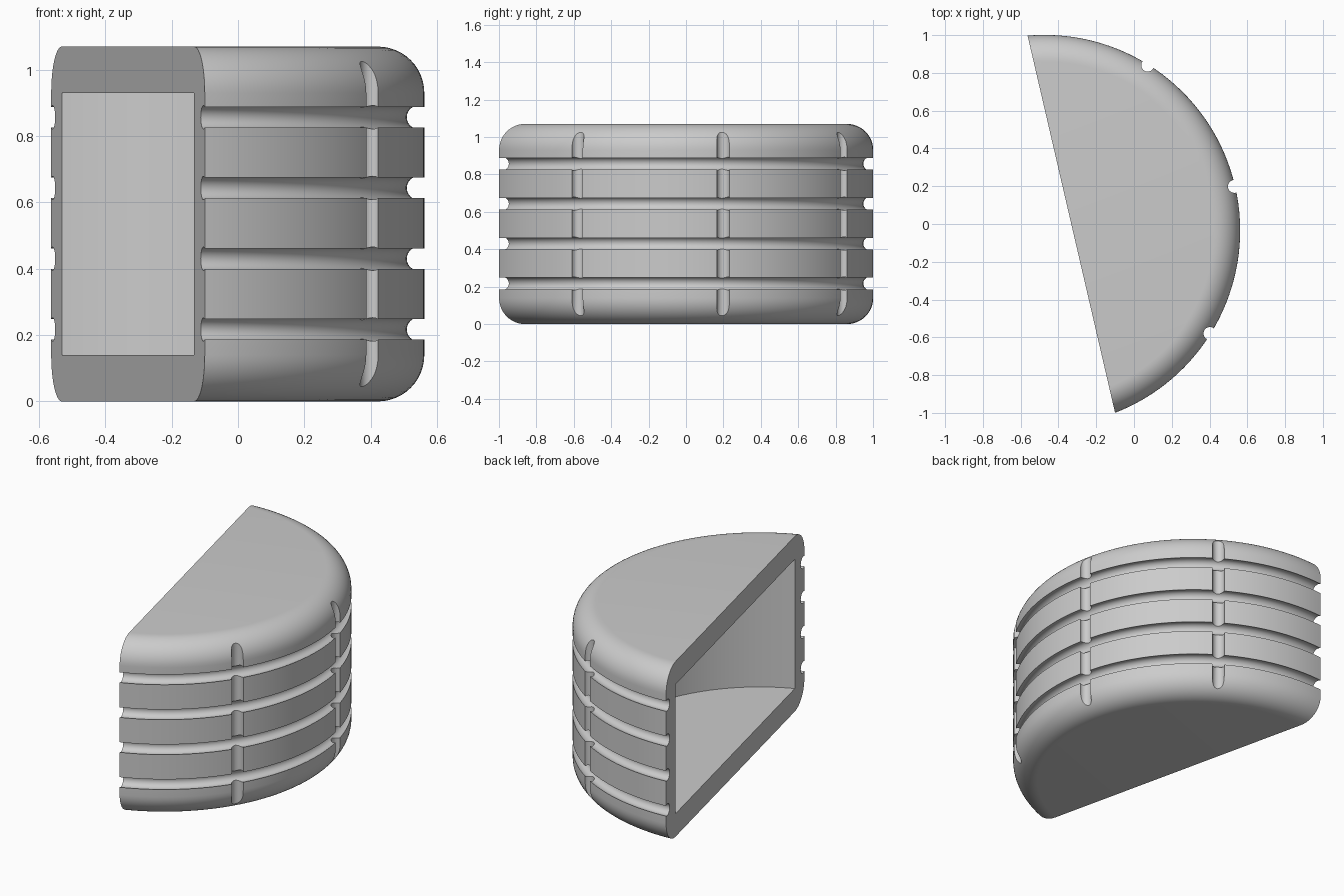
import bpy, bmesh
from math import sin, cos, asin, pi, radians
from mathutils import Vector

if "Cube" in bpy.data.objects:
    bpy.data.objects.remove(bpy.data.objects["Cube"], do_unlink=True)

AXIS = Vector((-0.473, -0.034, 0))   # centre of the curved wall
FACING = radians(13.06)              # direction the curved wall bulges
RADIUS, HEIGHT, WALL, FLAT = 1.035, 1.07, 0.14, 0.145
GROOVE, INSET = 0.0355, 0.0175       # ring groove radius and depth of its centre
SEGMENTS = 144

grey = bpy.data.materials.new("light grey")
grey.use_nodes = True
grey.diffuse_color = (0.6, 0.6, 0.6, 1)
grey.node_tree.nodes["Principled BSDF"].inputs["Base Color"].default_value = (0.6, 0.6, 0.6, 1)


def lathe(name, profile):
    """Closed solid of revolution around the axis from (radius, z) points."""
    bm = bmesh.new()
    rings = []
    for r, z in profile:
        angles = [FACING + 2 * pi * i / SEGMENTS for i in range(SEGMENTS)]
        rings.append([bm.verts.new(AXIS + Vector((r * cos(a), r * sin(a), z))) for a in angles])
    for low, high in zip(rings, rings[1:]):
        for i in range(SEGMENTS):
            j = (i + 1) % SEGMENTS
            bm.faces.new((low[i], low[j], high[j], high[i]))
    bm.faces.new(rings[0][::-1])
    bm.faces.new(rings[-1])
    mesh = bpy.data.meshes.new(name)
    bm.to_mesh(mesh)
    bm.free()
    mesh.materials.append(grey)
    obj = bpy.data.objects.new(name, mesh)
    bpy.context.collection.objects.link(obj)
    return obj


def cut(target, cutter):
    """Subtract the cutter and remove it."""
    cutter.hide_render = True
    mod = target.modifiers.new("cut", "BOOLEAN")
    mod.operation = "DIFFERENCE"
    mod.solver = "EXACT"
    mod.object = cutter
    bpy.ops.object.select_all(action="DESELECT")
    bpy.context.view_layer.objects.active = target
    target.select_set(True)
    bpy.ops.object.modifier_apply(modifier=mod.name)
    bpy.data.objects.remove(cutter, do_unlink=True)


def fillet(z, start):
    """Quarter round between a flat end and the wall."""
    angles = [start + pi / 2 * i / 12 for i in range(13)]
    return [(RADIUS - WALL + WALL * cos(a), z + WALL * sin(a)) for a in angles]


# Outer profile: rounded bottom, four ring grooves, rounded top
profile = fillet(WALL, -pi / 2)
mouth = asin(INSET / GROOVE)
for k in range(4):
    z = 0.217 + 0.2133 * k
    for i in range(17):
        a = -pi / 2 + mouth + (-pi - 2 * mouth) * i / 16
        profile.append((RADIUS - INSET + GROOVE * cos(a), z + GROOVE * sin(a)))
profile += fillet(HEIGHT - WALL, 0)
shell = lathe("grooved_shell", profile)

# Flat open side
out = Vector((cos(FACING), sin(FACING), 0))
bpy.ops.mesh.primitive_cube_add(size=4, location=AXIS + out * (FLAT - 2), rotation=(0, 0, FACING))
cut(shell, bpy.context.object)

# Hollow inside
cut(shell, lathe("cavity_cutter", [(RADIUS - WALL, WALL), (RADIUS - WALL, HEIGHT - WALL)]))

# Upright grooves
for step in (-45, 0, 45):
    a = FACING + radians(step)
    spot = AXIS + Vector((cos(a), sin(a), 0)) * (RADIUS - 0.004)
    bpy.ops.mesh.primitive_cylinder_add(vertices=32, radius=0.034, depth=2,
                                        location=spot + Vector((0, 0, HEIGHT / 2)))
    cut(shell, bpy.context.object)

# One colour, smooth curves with sharp edges kept
shell.data.materials.clear()
shell.data.materials.append(grey)
bpy.context.view_layer.objects.active = shell
shell.select_set(True)
bpy.ops.object.shade_smooth_by_angle(angle=radians(30))
